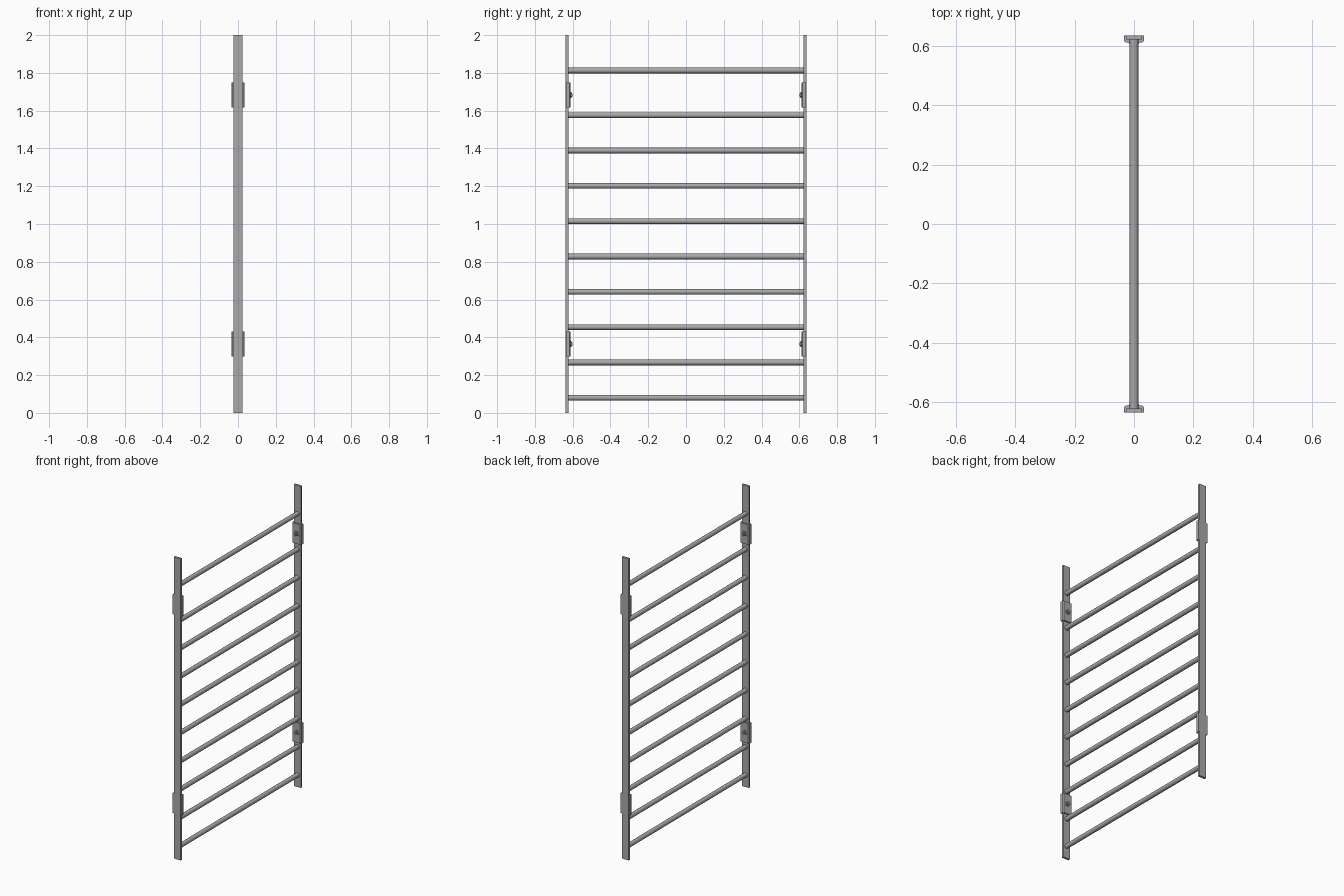
import bpy, bmesh, math
from mathutils import Matrix

cube = bpy.data.objects.get("Cube")
if cube:
    bpy.data.objects.remove(cube, do_unlink=True)


def material(name, v):
    m = bpy.data.materials.new(name)
    m.use_nodes = True
    m.diffuse_color = (v, v, v, 1)
    m.node_tree.nodes["Principled BSDF"].inputs["Base Color"].default_value = (v, v, v, 1)
    return m


steel = material("grey steel", 0.40)


def finish(name, bm, smooth=False):
    bmesh.ops.recalc_face_normals(bm, faces=bm.faces)
    mesh = bpy.data.meshes.new(name)
    bm.to_mesh(mesh)
    bm.free()
    mesh.materials.append(steel)
    ob = bpy.data.objects.new(name, mesh)
    bpy.context.collection.objects.link(ob)
    if smooth:
        bpy.ops.object.select_all(action="DESELECT")
        ob.select_set(True)
        bpy.context.view_layer.objects.active = ob
        bpy.ops.object.shade_smooth_by_angle(angle=math.radians(35))
    return ob


def prism(name, profile, z0, z1):
    """Extrude an xy outline from z0 up to z1."""
    bm = bmesh.new()
    face = bm.faces.new([bm.verts.new((x, y, z0)) for x, y in profile])
    top = bmesh.ops.extrude_face_region(bm, geom=[face])["geom"]
    bmesh.ops.translate(bm, vec=(0, 0, z1 - z0),
                        verts=[v for v in top if isinstance(v, bmesh.types.BMVert)])
    return finish(name, bm)


def rod(name, r0, r1, y0, y1, z, sides=24):
    """Round bar or cone along y."""
    bm = bmesh.new()
    bmesh.ops.create_cone(bm, cap_ends=True, segments=sides, radius1=r0, radius2=r1,
                          depth=abs(y1 - y0))
    turn = Matrix.Rotation(math.radians(-90 if y1 > y0 else 90), 4, "X")
    bmesh.ops.transform(bm, matrix=Matrix.Translation((0, (y0 + y1) / 2, z)) @ turn,
                        verts=bm.verts)
    return finish(name, bm, smooth=sides > 8)


OUT, IN = 0.637, 0.622      # outer and inner faces of the side rails
RAIL, CLIP = 0.025, 0.034   # half widths of rail and bracket

# Rungs: nine evenly spaced, and one set higher at the top
for i, z in enumerate([0.08 + 0.187 * k for k in range(9)] + [1.813]):
    rod(f"rung_{i + 1}", 0.015, 0.015, -OUT, IN + 0.005, z)

for side, s in (("front", -1), ("back", 1)):
    # Flat bar rail
    prism(f"{side}_rail", [(-RAIL, s * IN), (RAIL, s * IN), (RAIL, s * OUT), (-RAIL, s * OUT)], 0, 2)

    # Bent bracket that wraps the inside of the rail
    half = [(RAIL + 0.001, IN), (RAIL + 0.001, OUT - 0.001), (CLIP, OUT - 0.001),
            (CLIP, 0.618), (CLIP - 0.006, 0.612)]
    outline = half + [(-x, y) for x, y in reversed(half)]
    for level, z in (("lower", 0.365), ("upper", 1.683)):
        prism(f"{side}_{level}_bracket", [(x, s * y) for x, y in outline], z - 0.066, z + 0.066)
        # Bolt with washer, hex head and domed end
        rod(f"{side}_{level}_washer", 0.017, 0.017, s * 0.614, s * 0.609, z)
        rod(f"{side}_{level}_bolt_head", 0.014, 0.014, s * 0.610, s * 0.603, z, 6)
        rod(f"{side}_{level}_bolt_tip", 0.009, 0.005, s * 0.604, s * 0.600, z, 16)
